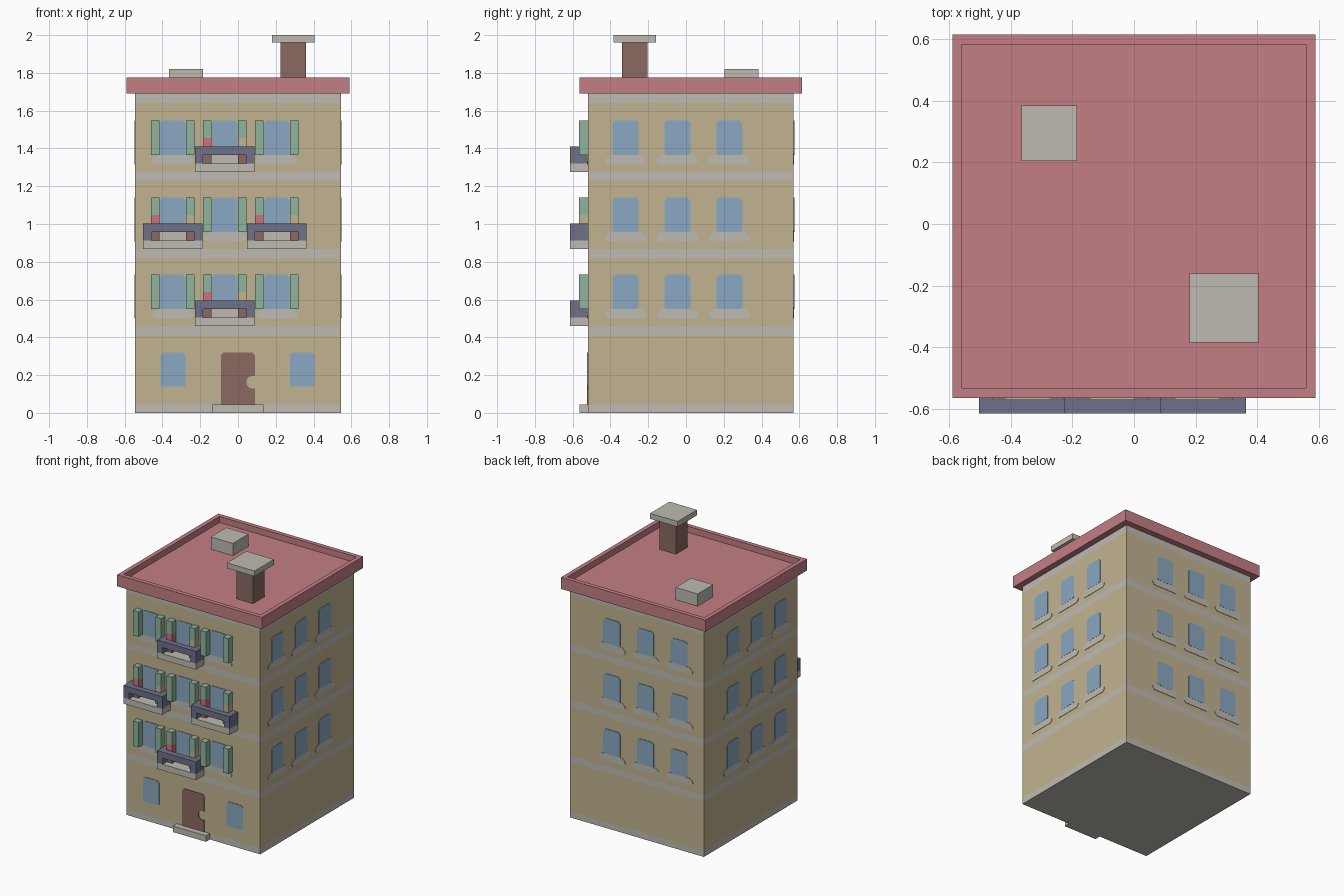
import bpy, bmesh, math
from mathutils import Matrix, Vector

cube = bpy.data.objects.get("Cube")
if cube:
    bpy.data.objects.remove(cube, do_unlink=True)

HALF = 0.545                 # half width of the square tower
CY = 0.025                   # tower centre in y
FRONT = CY - HALF
U = 0.045                    # basic block size
COLUMNS = (-0.345, -0.07, 0.205)
FLOORS = (0.55, 0.957, 1.365)


def material(name, hex_color):
    rgb = [int(hex_color[i:i + 2], 16) / 255 for i in (0, 2, 4)]
    lin = [c / 12.92 if c <= 0.04045 else ((c + 0.055) / 1.055) ** 2.4 for c in rgb]
    m = bpy.data.materials.new(name)
    m.use_nodes = True
    m.diffuse_color = (*lin, 1)
    m.node_tree.nodes["Principled BSDF"].inputs["Base Color"].default_value = (*lin, 1)
    return m


WALL = material("sand wall", "C2B391")
STONE = material("pale stone", "BFBBB2")
ROOF = material("rose roof", "C47F85")
GLASS = material("blue glass", "8AA8C2")
GREEN = material("green shutter", "8FB59D")
RAIL = material("slate rail", "6E7189")
BROWN = material("brown wood", "8B6A61")
FLOWER = material("flower red", "CB7480")


def finish(name, bm, *mats):
    bmesh.ops.recalc_face_normals(bm, faces=bm.faces)
    me = bpy.data.meshes.new(name)
    bm.to_mesh(me)
    bm.free()
    for m in mats:
        me.materials.append(m)
    ob = bpy.data.objects.new(name, me)
    bpy.context.collection.objects.link(ob)
    return ob


def add_box(bm, x, y, z):
    size = Vector((x[1] - x[0], y[1] - y[0], z[1] - z[0]))
    mid = Vector((sum(x), sum(y), sum(z))) / 2
    bmesh.ops.create_cube(bm, size=1, matrix=Matrix.Translation(mid) @ Matrix.Diagonal((*size, 1)))


def box(name, mat, x, y, z):
    bm = bmesh.new()
    add_box(bm, x, y, z)
    return finish(name, bm, mat)


def plate(name, mat, profile, turns=0, thick=0.004):
    """Thin painted panel on a wall; turns counts quarter turns from the front."""
    bm = bmesh.new()
    face = bm.faces.new([bm.verts.new((x, -HALF + 0.002, z)) for x, z in profile])
    ext = bmesh.ops.extrude_face_region(bm, geom=[face])
    verts = [v for v in ext["geom"] if isinstance(v, bmesh.types.BMVert)]
    bmesh.ops.translate(bm, verts=verts, vec=(0, -thick - 0.002, 0))
    turn = Matrix.Translation((0, CY, 0)) @ Matrix.Rotation(turns * math.pi / 2, 4, "Z")
    bmesh.ops.transform(bm, matrix=turn, verts=bm.verts)
    return finish(name, bm, mat)


def rounded(cx, half, z0, z1, r=0.015):
    return [(cx - half + r / 2, z0), (cx + half - r / 2, z0), (cx + half, z0 + r / 2),
            (cx + half, z1 - r), (cx + half - r, z1), (cx - half + r, z1),
            (cx - half, z1 - r), (cx - half, z0 + r / 2)]


def sill_shape(cx, z):
    right = [(0.095, z - 0.05), (0.11, z - 0.035), (0.11, z - 0.022), (0.085, z)]
    return [(cx + x, h) for x, h in right] + [(cx - x, h) for x, h in reversed(right)]


# Tower with painted stone bands
bands = [(-0.01, U), (0.41, 0.457), (0.817, 0.867), (1.23, 1.278), (1.64, 1.70)]
bm = bmesh.new()
add_box(bm, (-HALF, HALF), (FRONT, CY + HALF), (0, 1.69))
for level in [h for band in bands for h in band][1:-1]:
    bmesh.ops.bisect_plane(bm, geom=bm.verts[:] + bm.edges[:] + bm.faces[:],
                           plane_co=(0, 0, level), plane_no=(0, 0, 1))
for f in bm.faces:
    h = f.calc_center_median().z
    f.material_index = int(any(a < h < b for a, b in bands))
finish("tower", bm, WALL, STONE)

# Roof slab with a raised rim
bm = bmesh.new()
add_box(bm, (-0.59, 0.59), (CY - 0.59, CY + 0.59), (1.69, 1.775))
top = max(bm.faces, key=lambda f: f.calc_center_median().z)
bmesh.ops.inset_region(bm, faces=[top], thickness=U)
pit = bmesh.ops.extrude_face_region(bm, geom=[top])
bmesh.ops.translate(bm, verts=[v for v in pit["geom"] if isinstance(v, bmesh.types.BMVert)],
                    vec=(0, 0, -U))
if top.is_valid:
    bmesh.ops.delete(bm, geom=[top], context="FACES_ONLY")
finish("roof", bm, ROOF)

# Chimney and roof vent
box("chimney", BROWN, (0.225, 0.36), (-0.34, -0.205), (1.72, 1.96))
box("chimney_cap", STONE, (0.18, 0.405), (-0.385, -0.16), (1.96, 2.0))
box("roof_vent", STONE, (-0.365, -0.185), (0.205, 0.385), (1.72, 1.82))

# Upper windows and sills on all four walls
for turns, side in enumerate(("front", "right", "back", "left")):
    flip = 1 if turns < 2 else -1
    for c in COLUMNS:
        for z in FLOORS:
            plate(f"{side}_window", GLASS, rounded(flip * c, 0.068, z, z + 0.183), turns)
            plate(f"{side}_sill", STONE, sill_shape(flip * c, z), turns, 0.003)

# Ground floor windows, door and step
for c in (-0.343, 0.34):
    plate("ground_window", GLASS, rounded(c, 0.066, 0.14, 0.32))
notch = [(0.078 + 0.034 * math.cos(a), 0.162 + 0.034 * math.sin(a))
         for a in [math.radians(290 - 22 * i) for i in range(11)]]
door = [(-0.09, U), (0.09, U), (0.09, 0.13)] + notch + [
    (0.09, 0.2), (0.09, 0.305), (0.077, 0.32), (-0.077, 0.32), (-0.09, 0.305)]
plate("door", BROWN, door)
box("door_step", STONE, (-0.135, 0.135), (FRONT - U, FRONT), (0, U))


def shutter(cx, z, low_mat):
    """Green shutter; with low_mat a potted plant fills the lower part."""
    x, y = (cx - U / 2, cx + U / 2), (FRONT - 0.047, FRONT)
    if low_mat:
        box("flower_pot", BROWN, x, y, (z - U, z))
        box("plant", low_mat, x, y, (z, z + 0.09))
    box("shutter", GREEN, x, y, (z + (0.09 if low_mat else 0), z + 0.183))


def balcony(cx, z):
    outer, inner, out = 0.158, 0.114, -0.615
    box("balcony_slab", STONE, (cx - outer, cx + outer), (out, FRONT), (z - 2 * U, z - U))
    bm = bmesh.new()
    add_box(bm, (cx - inner, cx + inner), (out, out + U), (z, z + U))
    for s in (-1, 1):
        x = sorted((cx + s * inner, cx + s * outer))
        add_box(bm, x, (out, FRONT), (z - U, z + U))
    finish("balcony_rail", bm, RAIL)


# Shutters and staggered balconies on the front
for row, z in enumerate(FLOORS):
    for col, c in enumerate(COLUMNS):
        has_balcony = (row + col) % 2 == 1
        shutter(c - 0.0925, z, FLOWER if has_balcony else None)
        shutter(c + 0.0925, z, WALL if has_balcony else None)
        if has_balcony:
            balcony(c, z)
